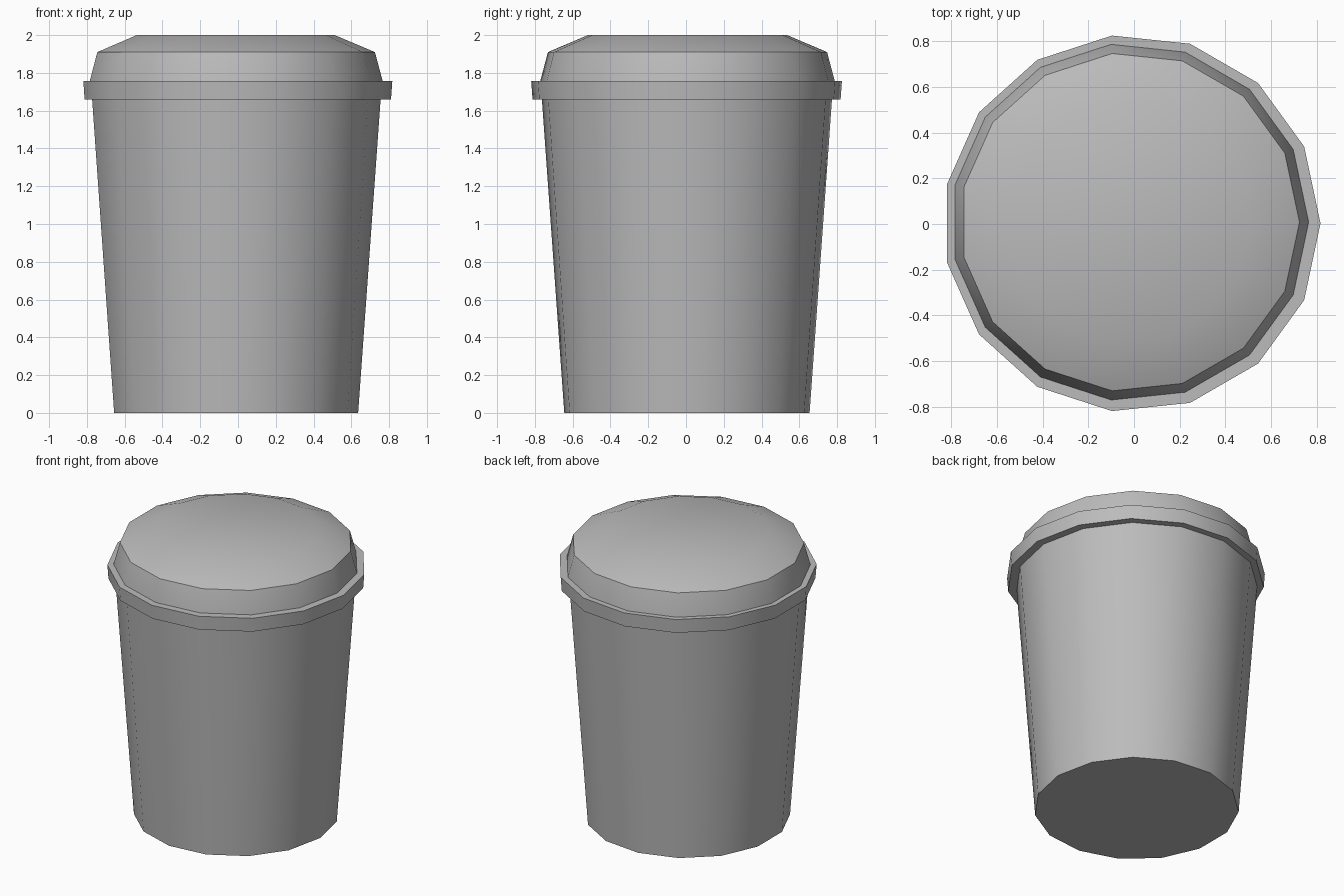
import bpy
import bmesh
import math

cube = bpy.data.objects.get("Cube")
if cube:
    bpy.data.objects.remove(cube, do_unlink=True)

SIDES = 15

grey = bpy.data.materials.new("plain grey")
grey.use_nodes = True
COLOUR = (0.5, 0.5, 0.5, 1)
grey.diffuse_color = COLOUR
grey.node_tree.nodes["Principled BSDF"].inputs["Base Color"].default_value = COLOUR


def lathe(name, profile, centre, closed=False):
    """Spin (radius, height) points; cap the ends, or close the loop into a ring."""
    bm = bmesh.new()
    rings = []
    for radius, z in profile:
        angles = [math.tau * i / SIDES for i in range(SIDES)]
        rings.append([bm.verts.new((radius * math.cos(a), radius * math.sin(a), z))
                      for a in angles])
    pairs = list(zip(rings, rings[1:]))
    if closed:
        pairs.append((rings[-1], rings[0]))
    else:
        bm.faces.new(rings[0])
        bm.faces.new(rings[-1])
    for low, high in pairs:
        for i in range(SIDES):
            j = (i + 1) % SIDES
            bm.faces.new((low[i], low[j], high[j], high[i]))
    bmesh.ops.recalc_face_normals(bm, faces=bm.faces)
    mesh = bpy.data.meshes.new(name)
    bm.to_mesh(mesh)
    bm.free()
    mesh.materials.append(grey)
    obj = bpy.data.objects.new(name, mesh)
    obj.location = (*centre, 0)
    bpy.context.collection.objects.link(obj)
    bpy.ops.object.select_all(action="DESELECT")
    obj.select_set(True)
    bpy.context.view_layer.objects.active = obj
    bpy.ops.object.shade_smooth_by_angle(angle=math.radians(30))
    return obj


# Tapered cup body
lathe("cup_body", [(0.653, 0), (0.775, 1.70)], (-0.017, 0.005))

# Overhanging rim band
lathe("lid_rim", [(0.74, 1.66), (0.82, 1.66), (0.827, 1.757), (0.74, 1.757)],
      (-0.01, 0.003), closed=True)

# Lid with leaning wall and bevelled top
lathe("lid_top", [(0.785, 1.74), (0.783, 1.76), (0.743, 1.91), (0.53, 2.0)],
      (-0.018, 0.008))
